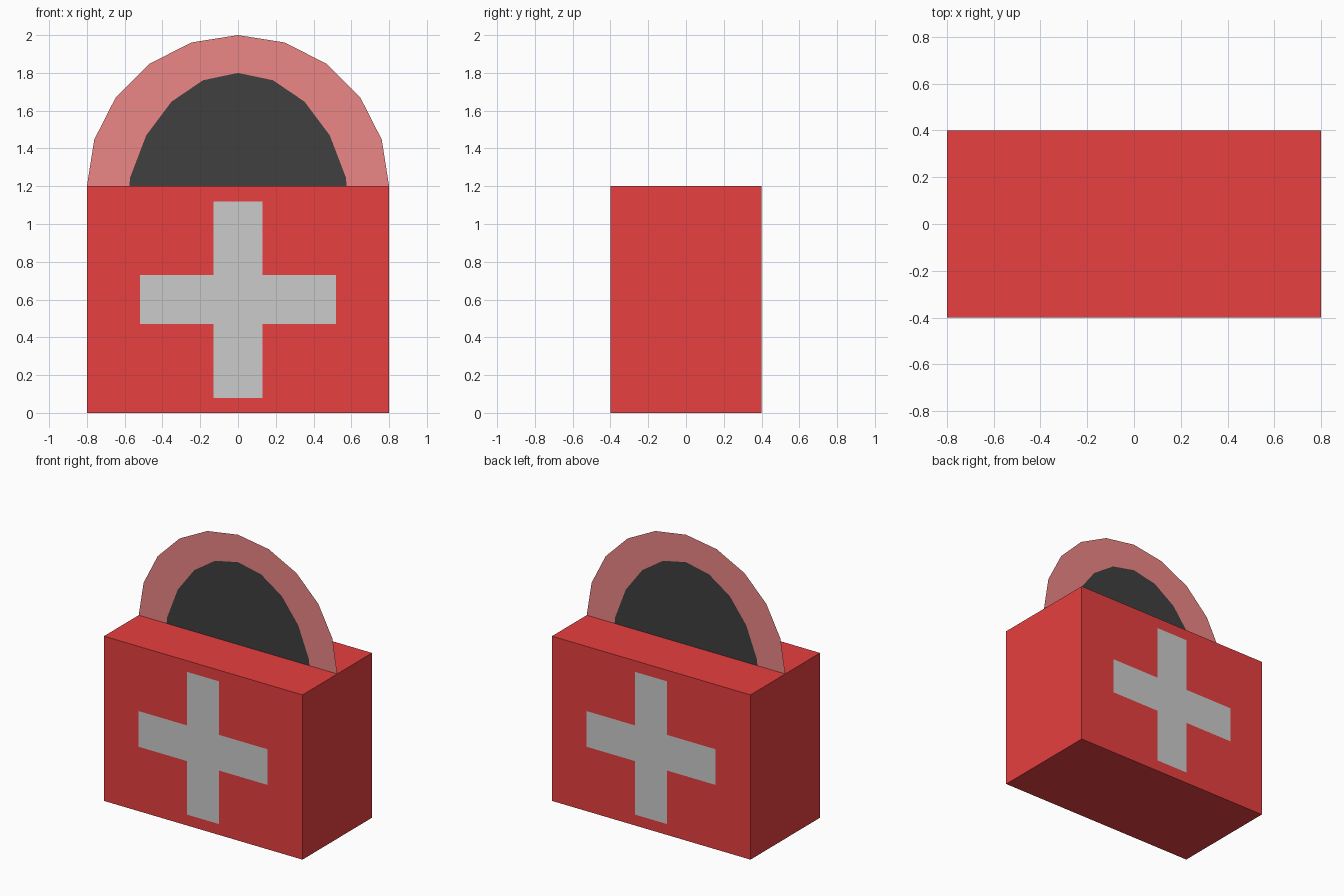
import bpy, bmesh
from math import sin, cos, radians

if "Cube" in bpy.data.objects:
    bpy.data.objects.remove(bpy.data.objects["Cube"])


def material(name, rgb):
    m = bpy.data.materials.new(name)
    m.diffuse_color = (*rgb, 1)
    m.use_nodes = True
    m.node_tree.nodes["Principled BSDF"].inputs["Base Color"].default_value = m.diffuse_color
    return m


def add_mesh(name, bm, mat=None):
    me = bpy.data.meshes.new(name)
    bm.to_mesh(me)
    bm.free()
    ob = bpy.data.objects.new(name, me)
    bpy.context.collection.objects.link(ob)
    if mat:
        me.materials.append(mat)
    return ob


red = material("case_red", (0.8, 0.05, 0.05))
light_red = material("handle_red", (0.84, 0.24, 0.24))
black = material("opening_black", (0.05, 0.05, 0.05))

# Case body
bm = bmesh.new()
bmesh.ops.create_cube(bm, size=1)
bmesh.ops.scale(bm, vec=(1.6, 0.8, 1.2), verts=bm.verts)
bmesh.ops.translate(bm, vec=(0, 0, 0.6), verts=bm.verts)
add_mesh("case_body", bm, red)

# Crosses on front and back, just proud of the case
arm, half = 0.52, 0.13
quarter = [(half, arm), (half, half), (arm, half)]
outline = []
for _ in range(4):
    outline += quarter
    quarter = [(z, -x) for x, z in quarter]
    quarter = quarter[:]
# order each quarter clockwise: top arm, inner corner, side arm
for name, side in (("cross_front", -1), ("cross_back", 1)):
    bm = bmesh.new()
    vs = [bm.verts.new((-side * -x, side * 0.402, 0.6 + z)) for x, z in outline]
    f = bm.faces.new(vs)
    f.normal_update()
    if f.normal.y * side < 0:
        f.normal_flip()
    add_mesh(name, bm)

# Handle: flat arch sheet, 18 degree steps, with a taller elliptical opening
angles = [radians(18 * i) for i in range(11)]
outer = [(0.8 * cos(a), 1.2 + 0.8 * sin(a)) for a in angles]
inner = [(0.6 * cos(a), 1.0 + 0.8 * sin(a)) for a in angles]
foot = 0.576
inner[0], inner[-1] = (foot, 1.2), (-foot, 1.2)

bm = bmesh.new()
vo = [bm.verts.new((x, 0, z)) for x, z in outer]
vi = [bm.verts.new((x, 0, z)) for x, z in inner]
for i in range(10):
    bm.faces.new((vo[i], vi[i], vi[i + 1], vo[i + 1]))
add_mesh("handle", bm, light_red)

# Dark panel filling the handle opening
bm = bmesh.new()
bm.faces.new([bm.verts.new((x, 0, z)) for x, z in reversed(inner)])
add_mesh("handle_opening", bm, black)
